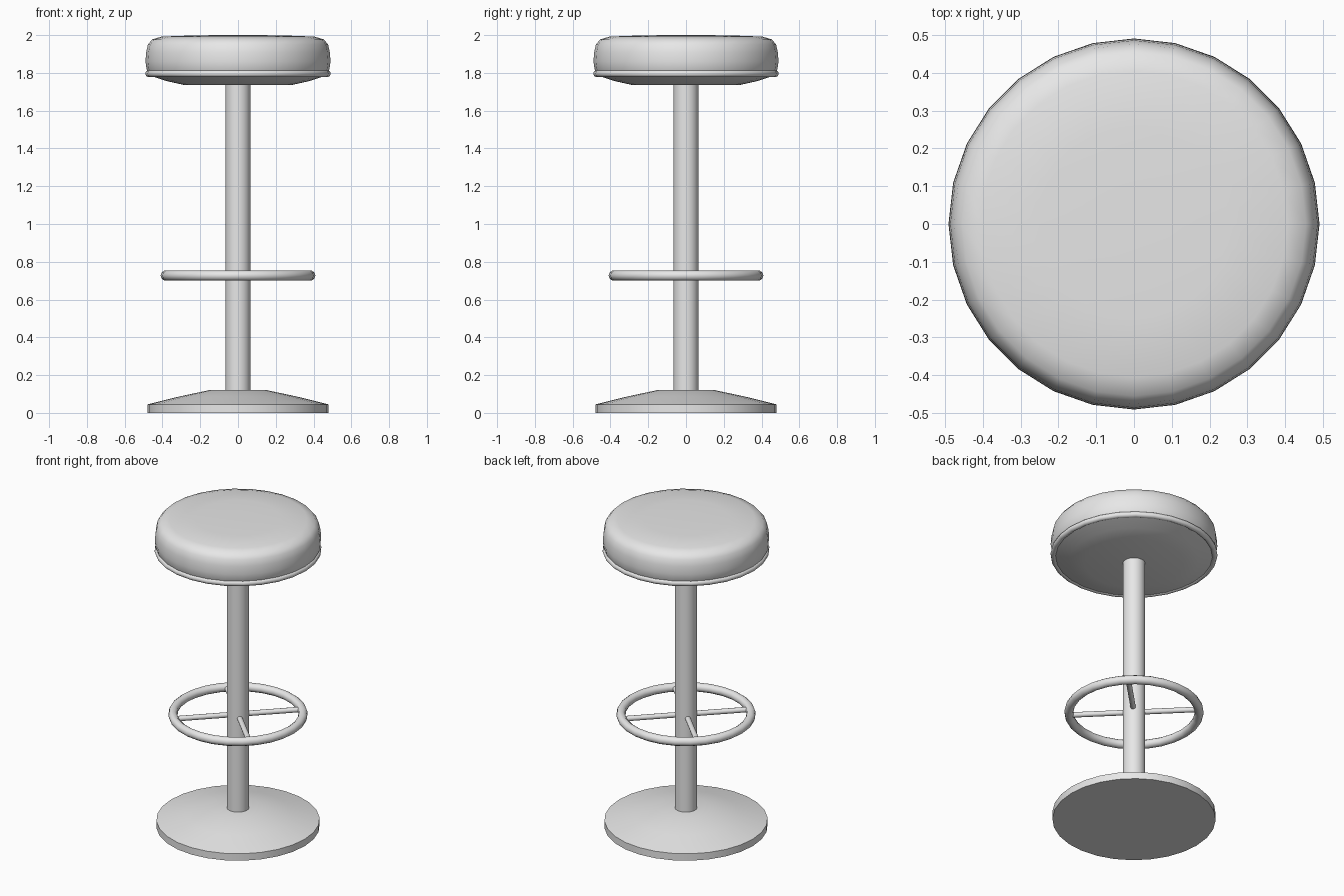
import bpy
import math
from mathutils import Vector

if "Cube" in bpy.data.objects:
    bpy.data.objects.remove(bpy.data.objects["Cube"], do_unlink=True)

GREY = (0.8, 0.8, 0.8, 1.0)
SIDES = 28

grey = bpy.data.materials.new("light_grey")
grey.use_nodes = True
grey.diffuse_color = GREY
grey.node_tree.nodes["Principled BSDF"].inputs["Base Color"].default_value = GREY


def finish(obj, name, angle=40):
    obj.name = name
    obj.data.name = name
    obj.data.materials.clear()
    obj.data.materials.append(grey)
    bpy.ops.object.select_all(action="DESELECT")
    obj.select_set(True)
    bpy.context.view_layer.objects.active = obj
    bpy.ops.object.shade_smooth_by_angle(angle=math.radians(angle))
    return obj


def lathe(name, profile, sides=SIDES, angle=40):
    """Revolve (radius, height) points, listed bottom to top, and cap both ends."""
    verts = []
    for r, z in profile:
        for i in range(sides):
            a = math.tau * i / sides
            verts.append((r * math.cos(a), r * math.sin(a), z))
    faces = []
    for k in range(len(profile) - 1):
        for i in range(sides):
            j = (i + 1) % sides
            low, high = k * sides, (k + 1) * sides
            faces.append((low + i, low + j, high + j, high + i))
    faces.append(tuple(reversed(range(sides))))
    faces.append(tuple(range(len(verts) - sides, len(verts))))
    mesh = bpy.data.meshes.new(name)
    mesh.from_pydata(verts, [], faces)
    obj = bpy.data.objects.new(name, mesh)
    bpy.context.collection.objects.link(obj)
    return finish(obj, name, angle)


def ring(name, radius, thickness, z, sides=SIDES):
    bpy.ops.mesh.primitive_torus_add(
        major_radius=radius, minor_radius=thickness,
        major_segments=sides, minor_segments=10, location=(0, 0, z))
    return finish(bpy.context.object, name, 60)


def rod(name, start, end, radius):
    start, end = Vector(start), Vector(end)
    span = end - start
    bpy.ops.mesh.primitive_cylinder_add(
        vertices=12, radius=radius, depth=span.length, location=(start + end) / 2)
    obj = bpy.context.object
    obj.rotation_euler = span.to_track_quat("Z", "Y").to_euler()
    return finish(obj, name)


# Floor plate and post
lathe("base", [(0.48, 0), (0.48, 0.045), (0.31, 0.087), (0.145, 0.122)])
lathe("post", [(0.066, 0.1), (0.066, 1.75)], 24)

# Footrest: ring with four diagonal spokes
FOOT_Z = 0.727
ring("footrest_ring", 0.383, 0.027, FOOT_Z)
for n in range(4):
    a = math.radians(45 + 90 * n)
    direction = Vector((math.cos(a), math.sin(a), 0))
    lift = Vector((0, 0, FOOT_Z))
    rod(f"footrest_spoke_{n + 1}", direction * 0.05 + lift, direction * 0.38 + lift, 0.016)

# Seat: dished pan, trim ring and padded cushion
lathe("seat_pan", [(0.29, 1.737), (0.38, 1.757), (0.465, 1.785), (0.465, 1.81)])
ring("seat_trim", 0.473, 0.018, 1.796)
lathe("seat_cushion", [
    (0.475, 1.8), (0.484, 1.82), (0.49, 1.86), (0.486, 1.91), (0.477, 1.95),
    (0.455, 1.977), (0.405, 1.992), (0.25, 1.998), (0.1, 2.0)])
